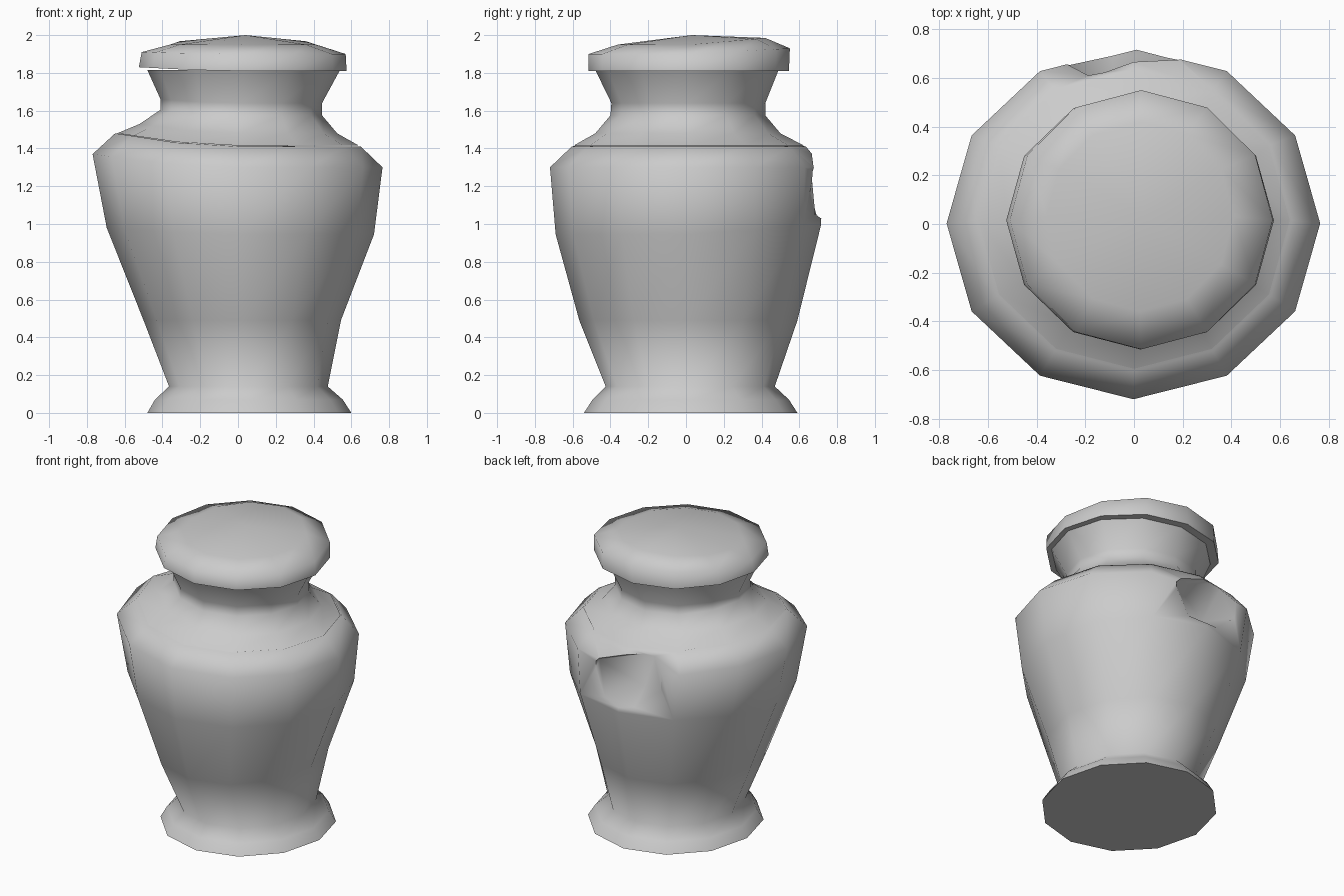
import bpy, bmesh
from math import cos, sin, pi

if "Cube" in bpy.data.objects:
    bpy.data.objects.remove(bpy.data.objects["Cube"])

SIDES = 12


def lathe(name, rings, angle, peak=None):
    """Twelve-sided lathe; ring = (x_min, x_max, y_min, y_max, z, lift_left, lift_back)."""
    bm = bmesh.new()
    loops = []
    for x0, x1, y0, y1, z, left, back in rings:
        loop = []
        for i in range(SIDES):
            a = 2 * pi * i / SIDES
            c, s = cos(a), sin(a)
            lift = left * max(0, (-c - 0.3) / 0.7) + back * max(0, s)
            loop.append(bm.verts.new(((x0 + x1) / 2 + (x1 - x0) / 2 * c,
                                      (y0 + y1) / 2 + (y1 - y0) / 2 * s, z + lift)))
        loops.append(loop)
    for lo, hi in zip(loops, loops[1:]):
        for i in range(SIDES):
            j = (i + 1) % SIDES
            bm.faces.new((lo[i], lo[j], hi[j], hi[i]))
    bm.faces.new(loops[0][::-1])
    if peak:
        tip = bm.verts.new(peak)
        for i in range(SIDES):
            bm.faces.new((loops[-1][i], loops[-1][(i + 1) % SIDES], tip))
    else:
        bm.faces.new(loops[-1])
    bmesh.ops.recalc_face_normals(bm, faces=bm.faces)
    mesh = bpy.data.meshes.new(name)
    bm.to_mesh(mesh)
    bm.free()
    obj = bpy.data.objects.new(name, mesh)
    bpy.context.collection.objects.link(obj)
    return obj


def smooth(obj, degrees):
    bpy.ops.object.select_all(action='DESELECT')
    obj.select_set(True)
    bpy.context.view_layer.objects.active = obj
    bpy.ops.object.shade_smooth_by_angle(angle=degrees * pi / 180)


# Body with flared foot
body = lathe("urn_body", [
    (-0.48, 0.60, -0.54, 0.59, 0.00, 0, 0),
    (-0.44, 0.555, -0.495, 0.545, 0.07, 0, 0),
    (-0.365, 0.475, -0.425, 0.47, 0.14, 0, 0),
    (-0.50, 0.545, -0.565, 0.59, 0.49, 0, 0),
    (-0.695, 0.72, -0.69, 0.715, 0.945, 0.035, 0.05),
    (-0.77, 0.765, -0.72, 0.725, 1.30, 0.07, 0),
    (-0.65, 0.65, -0.605, 0.635, 1.41, 0.07, 0),
], 70)

# Chipped hollow in the back of the body
bpy.ops.mesh.primitive_ico_sphere_add(subdivisions=1, radius=1, location=(-0.01, 0.83, 1.21),
                                      rotation=(0, 0.35, 0.3))
cutter = bpy.context.object
cutter.name = "dent_cutter"
cutter.scale = (0.42, 0.28, 0.26)
cutter.hide_render = True
cut = body.modifiers.new("dent", 'BOOLEAN')
cut.operation = 'DIFFERENCE'
cut.solver = 'EXACT'
cut.object = cutter
bpy.context.view_layer.objects.active = body
bpy.ops.object.modifier_apply(modifier=cut.name)
bpy.data.objects.remove(cutter)
smooth(body, 67)

# Shoulder and flared neck
neck = lathe("shoulder_and_neck", [
    (-0.64, 0.64, -0.595, 0.625, 1.415, 0.065, 0),
    (-0.52, 0.525, -0.48, 0.50, 1.48, 0.05, 0),
    (-0.41, 0.445, -0.40, 0.42, 1.575, 0.03, 0),
    (-0.41, 0.445, -0.395, 0.42, 1.64, 0.02, 0),
    (-0.48, 0.54, -0.48, 0.49, 1.815, 0, 0),
], 70)
smooth(neck, 70)

# Domed lid
lid = lathe("lid", [
    (-0.525, 0.575, -0.515, 0.545, 1.81, 0.02, 0),
    (-0.51, 0.57, -0.515, 0.55, 1.90, 0.01, 0.03),
    (-0.36, 0.41, -0.36, 0.42, 1.95, 0, 0.035),
], 70, peak=(0.04, 0.03, 2.0))
smooth(lid, 75)
